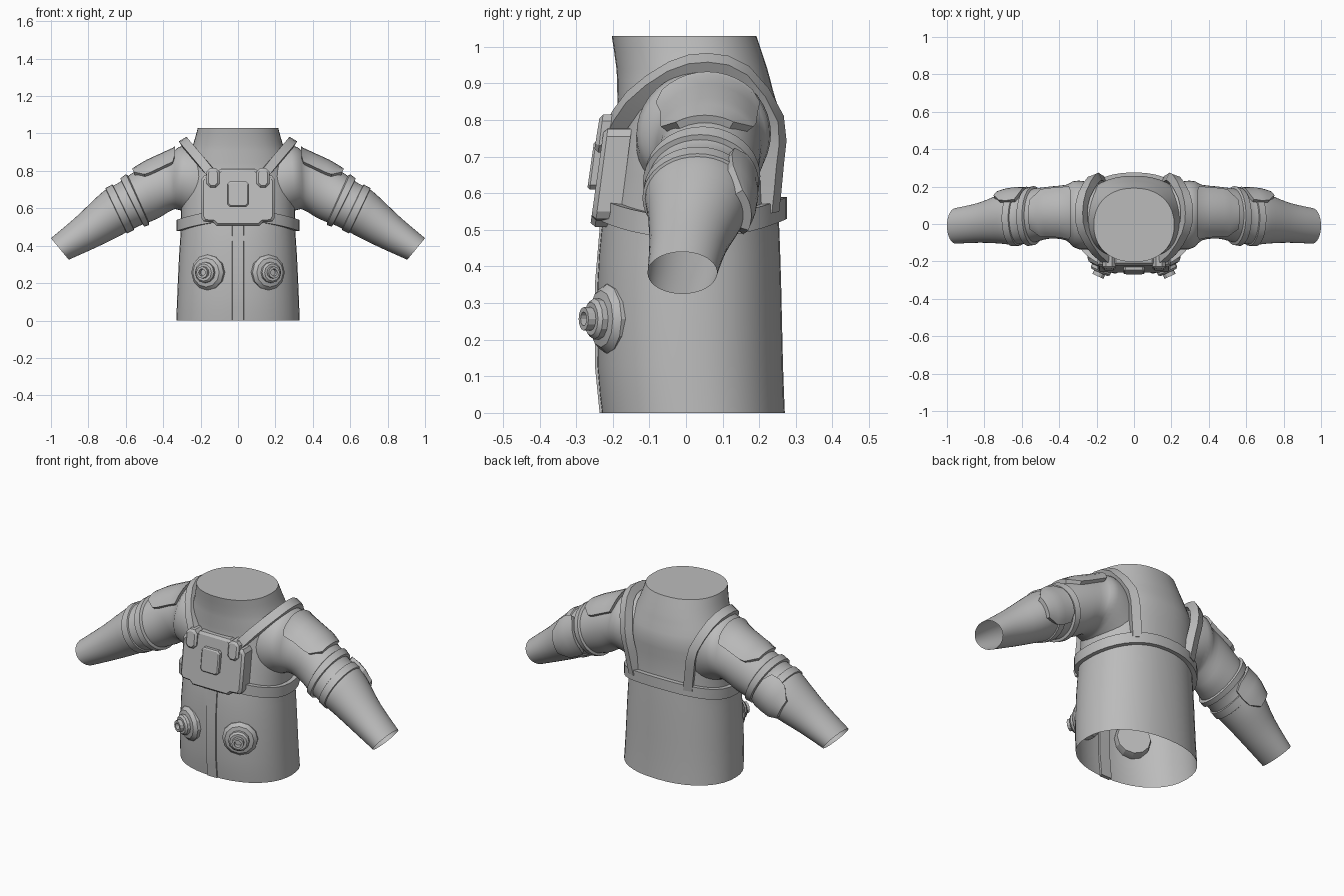
import bpy, bmesh, math
from mathutils import Vector, Matrix

if "Cube" in bpy.data.objects:
    bpy.data.objects.remove(bpy.data.objects["Cube"])

fabric = bpy.data.materials.new("suit_grey")
fabric.diffuse_color = (0.5, 0.5, 0.5, 1)
fabric.use_nodes = True
fabric.node_tree.nodes["Principled BSDF"].inputs["Base Color"].default_value = fabric.diffuse_color


def loft(name, rings, path_closed=False, caps=True, mirror=False, angle=30):
    """Skin a list of closed rings; optionally close the path, cap it, mirror in x."""
    bm = bmesh.new()
    vs = [[bm.verts.new(p) for p in r] for r in rings]
    n, m = len(vs), len(vs[0])
    for i in range(n if path_closed else n - 1):
        a, b = vs[i], vs[(i + 1) % n]
        for j in range(m):
            k = (j + 1) % m
            bm.faces.new((a[j], a[k], b[k], b[j]))
    if not path_closed:
        if caps in (True, "start"):
            bm.faces.new(vs[0])
        if caps in (True, "end"):
            bm.faces.new(vs[-1])
    bmesh.ops.recalc_face_normals(bm, faces=bm.faces)
    me = bpy.data.meshes.new(name)
    bm.to_mesh(me)
    bm.free()
    me.materials.append(fabric)
    ob = bpy.data.objects.new(name, me)
    bpy.context.collection.objects.link(ob)
    bpy.ops.object.select_all(action='DESELECT')
    ob.select_set(True)
    bpy.context.view_layer.objects.active = ob
    bpy.ops.object.shade_smooth_by_angle(angle=math.radians(angle))
    if mirror:
        ob.modifiers.new("mirror", 'MIRROR')
    return ob


def catmull(rows, t):
    """Smooth interpolation through rows of numbers."""
    i = max(0, min(int(t), len(rows) - 2))
    f = t - i
    p = [rows[max(0, min(len(rows) - 1, i + k))] for k in (-1, 0, 1, 2)]
    return [b + 0.5 * f * (c - a + f * (2 * a - 5 * b + 4 * c - d + f * (3 * (b - c) + d - a)))
            for a, b, c, d in zip(*p)]


# Torso: height, half width, front y, back y
TORSO = [(0, .33, -.23, .27), (.13, .325, -.243, .265), (.35, .315, -.243, .26),
         (.5, .305, -.232, .255), (.6, .305, -.215, .25), (.7, .305, -.2, .252),
         (.8, .29, -.187, .258), (.88, .265, -.188, .238), (.94, .24, -.19, .222),
         (1.03, .215, -.203, .192)]


def torso_at(z):
    for a, b in zip(TORSO, TORSO[1:]):
        if z <= b[0]:
            f = (z - a[0]) / (b[0] - a[0])
            return [p + (q - p) * f for p, q in zip(a, b)]
    return TORSO[-1]


def torso_point(row, ang, off=0):
    z, hx, y0, y1 = row
    e = 2 / 2.2
    c, s = math.cos(ang), math.sin(ang)
    x = math.copysign(abs(c) ** e, c) * (hx + off)
    y = (y0 + y1) / 2 + math.copysign(abs(s) ** e, s) * ((y1 - y0) / 2 + off)
    return Vector((x, y, z))


N = 40
turn = [2 * math.pi * i / N for i in range(N)]
loft("torso", [[torso_point(catmull(TORSO, i / 2), a) for a in turn]
               for i in range(2 * len(TORSO) - 1)], caps="end")

# Front closure strip
loft("front_placket", [[Vector((x, torso_at(z)[2] + dy, z)) for x, dy in
                        ((-.033, .015), (-.03, -.006), (.03, -.006), (.033, .015))]
                       for z in (0, .07, .13, .35, .52)])

# Belt, dipping at the hips
belt = []
for a in turn:
    zc = .508 + .052 * math.sin(a) ** 2
    belt.append([torso_point([zc + dz] + list(torso_at(zc)[1:]), a, off)
                 for dz, off in ((-.03, -.01), (-.03, .024), (.03, .024), (.03, -.01))])
loft("belt", belt, path_closed=True)

# Arm: top x, top z, bottom x, bottom z, front y, back y
ARM = [(.05, .90, .14, .50, -.13, .2), (.28, .935, .31, .59, -.135, .232),
       (.36, .895, .365, .583, -.088, .21), (.48, .84, .42, .55, -.078, .2),
       (.6, .765, .485, .522, -.1, .188), (.64, .735, .53, .505, -.105, .175),
       (.70, .705, .59, .475, -.112, .175), (.76, .655, .66, .438, -.105, .16),
       (.87, .55, .775, .383, -.1, .115), (1.0, .44, .905, .325, -.105, .085)]


def arm_point(t, ang, off=0):
    xt, zt, xb, zb, y0, y1 = catmull(ARM, t)
    c = Vector(((xt + xb) / 2, (y0 + y1) / 2, (zt + zb) / 2))
    up = Vector((xt - xb, 0, zt - zb)) / 2
    up *= 1 + off / up.length
    return c + up * math.cos(ang) + Vector((0, (y1 - y0) / 2 + off, 0)) * math.sin(ang)


loft("sleeve", [[arm_point(i / 3, a) for a in turn] for i in range(3 * len(ARM) - 2)],
     caps=False, mirror=True, angle=40)


def arm_band(name, t0, t1, off):
    e = (t1 - t0) * .15
    loft(name, [[arm_point(t0, a, -.015), arm_point(t0 + e, a, off),
                 arm_point(t1 - e, a, off), arm_point(t1, a, -.015)] for a in turn],
         path_closed=True, mirror=True)


def arm_pad(name, mid, off, rows):
    """Raised plate following the sleeve; rows are (position, half angle)."""
    rings = []
    for t, hw in rows:
        angs = [mid + hw * (j / 5 - 1) for j in range(11)]
        rings.append([arm_point(t, a, off) for a in angs] +
                     [arm_point(t, a, -.02) for a in reversed(angs)])
    loft(name, rings, mirror=True)


arm_band("elbow_cuff", 3.8, 4.6, .014)
arm_band("forearm_fold", 5.4, 6.2, .007)
arm_pad("shoulder_pad", 0, .022, [(1.7, .75), (1.85, .95), (2.4, .95), (3.0, .95),
                                  (3.25, .9), (3.6, .5)])
arm_pad("elbow_pad", 1.45, .022, [(4.75, .5), (5.1, .8), (5.8, .85), (6.5, .8), (7.1, .45)])

# Harness straps over the shoulders
PATH = [(.13, -.205, .77), (.2, -.15, .855), (.27, -.04, .935), (.287, .06, .957),
        (.27, .16, .925), (.22, .245, .8), (.195, .243, .68), (.175, .23, .55)]
pts = [Vector(catmull(PATH, i / 2)) for i in range(2 * len(PATH) - 1)]
strap = []
for i, p in enumerate(pts):
    tan = (pts[min(i + 1, len(pts) - 1)] - pts[max(i - 1, 0)]).normalized()
    nor = p - Vector((p.x * .5, .04, min(p.z, .72)))
    nor = (nor - tan * nor.dot(tan)).normalized()
    side = tan.cross(nor)
    strap.append([p + side * w + nor * h for w, h in
                  ((-.026, -.03), (-.024, .016), (.024, .016), (.026, -.03))])
loft("shoulder_strap", strap, mirror=True)


def plate(name, outline, front, back, bevel, mirror=False):
    """Bevelled plate facing forward, leaning with the chest."""
    cx = sum(p[0] for p in outline) / len(outline)
    cz = sum(p[1] for p in outline) / len(outline)
    hx = max(abs(p[0] - cx) for p in outline)
    hz = max(abs(p[1] - cz) for p in outline)
    rings = []
    for y, b in ((back, 0), (front + bevel, 0), (front, bevel)):
        rings.append([Vector((cx + (x - cx) * (1 - b / hx), y + .13 * (z - .65),
                              cz + (z - cz) * (1 - b / hz))) for x, z in outline])
    loft(name, rings, mirror=mirror)


def chamfered(x0, x1, z0, z1, c):
    return [(x0 + c, z0), (x1 - c, z0), (x1, z0 + c), (x1, z1 - c),
            (x1 - c, z1), (x0 + c, z1), (x0, z1 - c), (x0, z0 + c)]


# Chest pack with a central module and two strap clips
half = [(.095, .81), (.12, .785), (.182, .775), (.196, .755),
        (.196, .55), (.184, .53), (.135, .526), (.115, .508)]
plate("chest_pack", half + [(-x, z) for x, z in reversed(half)], -.242, -.165, .012)
plate("chest_module", chamfered(-.057, .057, .61, .742, .012), -.264, -.235, .006)
plate("strap_clip", chamfered(.1, .168, .712, .815, .018), -.258, -.18, .01, mirror=True)

# Round valves on the belly, turned outward
PROFILE = [(.088, -.035), (.095, -.01), (.095, .018), (.078, .036), (.056, .04), (.056, .056),
           (.046, .066), (.032, .066), (.032, .088), (.019, .088), (.019, .06)]
place = Matrix.Translation((.156, -.2, .257)) @ Matrix.Rotation(math.radians(25), 4, 'Z') \
    @ Matrix.Rotation(math.radians(90), 4, 'X')
loft("belly_valve", [[place @ Vector((r * math.cos(2 * math.pi * k / 12),
                                      r * math.sin(2 * math.pi * k / 12), h))
                      for k in range(12)] for r, h in PROFILE], mirror=True, angle=25)
